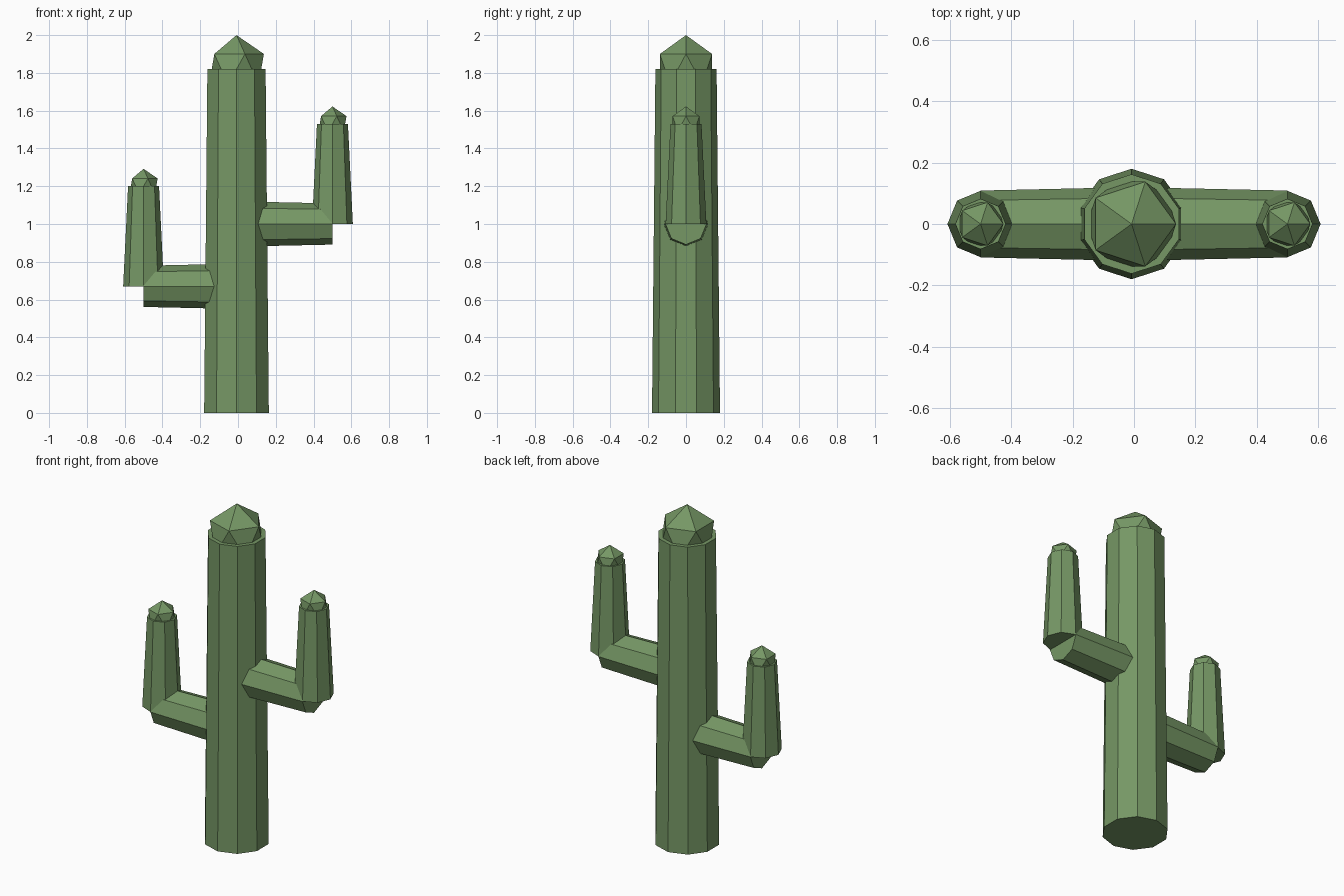
import bpy, bmesh
from math import pi
from mathutils import Matrix, Vector

if "Cube" in bpy.data.objects:
    bpy.data.objects.remove(bpy.data.objects["Cube"])

green = bpy.data.materials.new("cactus_green")
green.diffuse_color = (0.18, 0.31, 0.13, 1)
green.use_nodes = True
green.node_tree.nodes["Principled BSDF"].inputs["Base Color"].default_value = green.diffuse_color


def finish(bm, name, matrix):
    bm.transform(matrix)
    mesh = bpy.data.meshes.new(name)
    bm.to_mesh(mesh)
    bm.free()
    mesh.materials.append(green)
    bpy.context.collection.objects.link(bpy.data.objects.new(name, mesh))


def stem(name, start, end, r1, r2, sides):
    """Tapered faceted stem between two points."""
    a, b = Vector(start), Vector(end)
    d = b - a
    bm = bmesh.new()
    bmesh.ops.create_cone(bm, cap_ends=True, segments=sides, radius1=r1,
                          radius2=r2, depth=d.length)
    rot = Matrix.Rotation(pi / 2 if d.x > 0 else -pi / 2, 4, 'Y') if abs(d.x) > 0.01 else Matrix()
    finish(bm, name, Matrix.Translation((a + b) / 2) @ rot)


def tip(name, centre, r):
    """Slightly tall icosahedron cap."""
    bm = bmesh.new()
    bmesh.ops.create_icosphere(bm, subdivisions=1, radius=r)
    finish(bm, name, Matrix.Translation(centre) @ Matrix.Diagonal((1, 1, 1.11, 1)))


# Trunk
cx = -0.008
stem("trunk", (cx, 0, 0), (cx, 0, 1.82), 0.18, 0.162, 10)
tip("trunk_tip", (cx, 0, 1.82), 0.162)

# Arms: horizontal branch, upright and tip
for side, x, z in (("left", -0.5, 0.67), ("right", 0.5, 1.0)):
    stem(side + "_branch", (cx, 0, z), (x, 0, z), 0.12, 0.109, 8)
    stem(side + "_upright", (x, 0, z), (x, 0, z + 0.53), 0.108, 0.082, 8)
    tip(side + "_tip", (x, 0, z + 0.53), 0.083)
